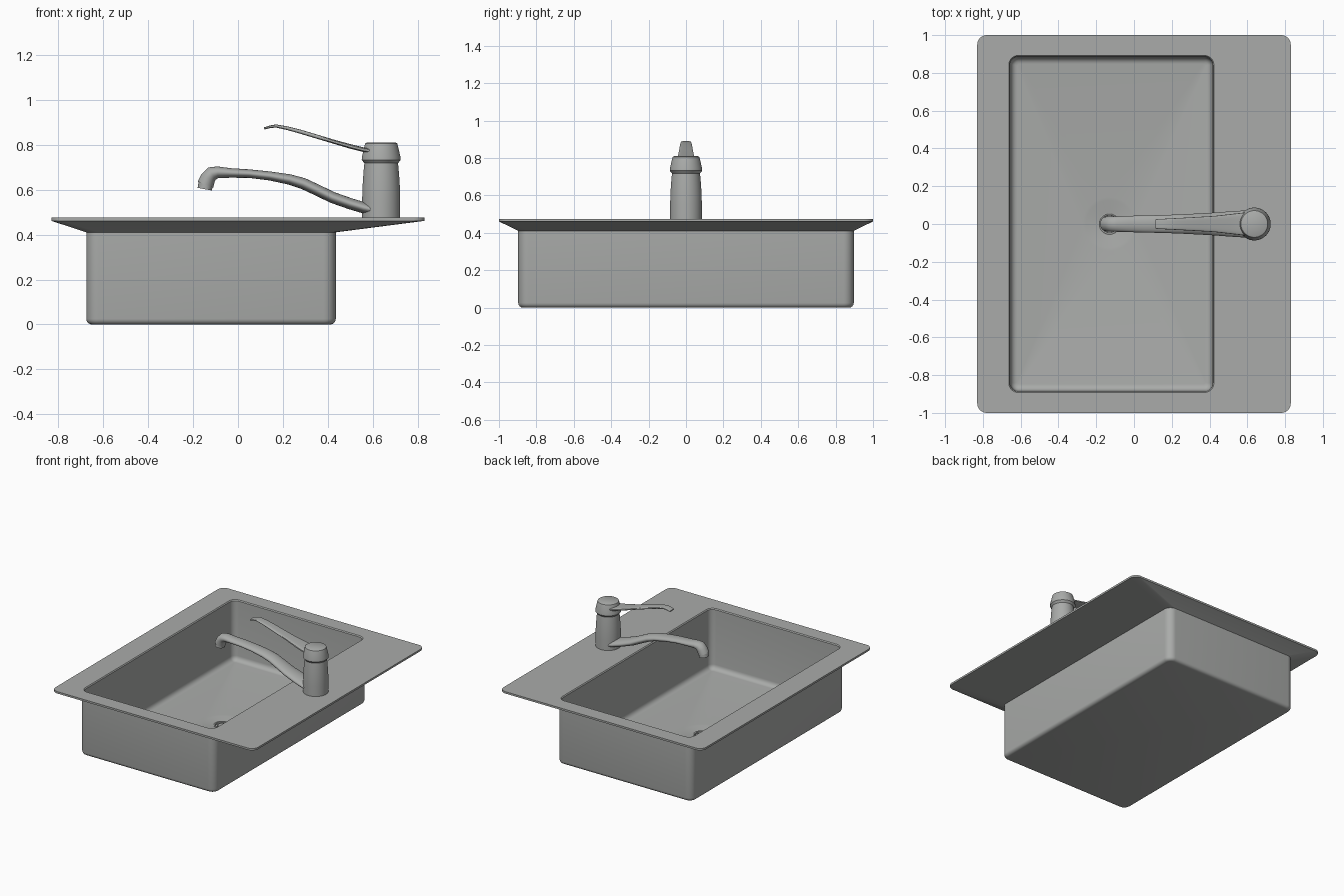
import bpy, bmesh, math
from mathutils import Vector

if "Cube" in bpy.data.objects:
    bpy.data.objects.remove(bpy.data.objects["Cube"])

steel = bpy.data.materials.new("brushed_steel")
steel.diffuse_color = (0.40, 0.41, 0.40, 1)
steel.use_nodes = True
steel.node_tree.nodes["Principled BSDF"].inputs["Base Color"].default_value = steel.diffuse_color
K = 8  # segments per rounded corner
N = 4 * (K + 1)


def loft(name, rings, closed=False, angle=32):
    """Skin a list of equal-length rings; cap the ends or join them in a loop."""
    bm = bmesh.new()
    vs = [[bm.verts.new(p) for p in r] for r in rings]
    n = len(vs[0])
    pairs = list(zip(vs, vs[1:])) + ([(vs[-1], vs[0])] if closed else [])
    for a, b in pairs:
        for i in range(n):
            j = (i + 1) % n
            bm.faces.new((a[i], a[j], b[j], b[i]))
    if not closed:
        bm.faces.new(vs[0][::-1])
        bm.faces.new(vs[-1])
    bmesh.ops.recalc_face_normals(bm, faces=bm.faces)
    me = bpy.data.meshes.new(name)
    bm.to_mesh(me)
    bm.free()
    me.materials.append(steel)
    ob = bpy.data.objects.new(name, me)
    bpy.context.collection.objects.link(ob)
    bpy.ops.object.select_all(action='DESELECT')
    ob.select_set(True)
    bpy.context.view_layer.objects.active = ob
    bpy.ops.object.shade_smooth_by_angle(angle=math.radians(angle))
    return ob


def rrect(x0, x1, y, r, z, inset=0.0):
    """Rounded rectangle ring, symmetric in y."""
    x0, x1, y = x0 + inset, x1 - inset, y - inset
    r = max(r - inset, 0.012)
    pts = []
    corners = [(x1 - r, y - r), (x0 + r, y - r), (x0 + r, r - y), (x1 - r, r - y)]
    for c, (cx, cy) in enumerate(corners):
        for j in range(K + 1):
            a = math.radians(90 * c + 90 * j / K)
            pts.append((cx + r * math.cos(a), cy + r * math.sin(a), z))
    return pts


def circle(cx, r, z, n=N):
    """Circle ring whose points line up with the rounded rectangle corners."""
    out = []
    for i in range(n):
        a = math.radians(45) + (i - K / 2) * 2 * math.pi / n
        out.append((cx + r * math.cos(a), r * math.sin(a), z))
    return out


def sweep(name, path, power=1.0, sides=24, angle=40):
    """Elliptical tube in the xz plane; path rows are x, z, half width, half thickness."""
    rings = []
    for i, (x, z, w, h) in enumerate(path):
        p, q = path[max(i - 1, 0)], path[min(i + 1, len(path) - 1)]
        t = Vector((q[0] - p[0], 0, q[1] - p[1])).normalized()
        nrm = Vector((-t.z, 0, t.x))
        ring = []
        for k in range(sides):
            a = 2 * math.pi * k / sides
            c, s = math.cos(a), math.sin(a)
            c = math.copysign(abs(c) ** power, c)
            s = math.copysign(abs(s) ** power, s)
            ring.append(Vector((x, w * c, z)) + nrm * h * s)
        rings.append(ring)
    return loft(name, rings, angle=angle)


# Sink: one closed skin from the underside, over the rim, down to the drain
outer = (-0.675, 0.435, 0.897, 0.055)
inner = (-0.663, 0.423, 0.892, 0.05)
rim = (-0.83, 0.83, 1.0, 0.05)
DX = -0.13
FLOOR = 0.03
rings = []
for i in range(5):  # rounded bottom edge
    a = math.radians(90 * i / 4)
    rings.append(rrect(*outer, 0.025 * (1 - math.cos(a)), 0.025 * (1 - math.sin(a))))
rings += [rrect(*outer, 0.41),
          rrect(*rim, 0.461),
          rrect(*rim, 0.475),
          rrect(*inner, 0.475),
          rrect(*inner, 0.468, 0.006)]
for i in range(6):  # rounded inner floor edge
    a = math.radians(90 * i / 5)
    rings.append(rrect(*inner, FLOOR + 0.035 * (1 - math.sin(a)),
                       0.01 + 0.035 * (1 - math.cos(a))))
rings += [circle(DX, r, z) for r, z in
          ((0.142, FLOOR), (0.125, 0.028), (0.057, 0.02), (0.055, 0.008))]
loft("sink_basin", rings)

# Drain ring and plug
loft("drain_ring", [circle(DX, r, z) for r, z in
                    ((0.057, 0.012), (0.058, 0.023), (0.054, 0.025),
                     (0.046, 0.022), (0.045, 0.012))], closed=True)
loft("drain_plug", [circle(DX, r, z) for r, z in
                    ((0.032, 0.008), (0.032, 0.018), (0.028, 0.021))])

# Faucet body and cap
BX = 0.637
loft("faucet_body", [circle(BX, r, z) for r, z in
                     ((0.085, 0.47), (0.085, 0.55), (0.084, 0.60), (0.081, 0.65),
                      (0.077, 0.70), (0.073, 0.735))])
loft("faucet_cap", [circle(BX, r, z) for r, z in
                    ((0.073, 0.715), (0.087, 0.732), (0.086, 0.745), (0.074, 0.797),
                     (0.071, 0.806), (0.064, 0.810))])

# Spout: flattened where it meets the body, bent down at the tip
sweep("spout", [(0.62, 0.505, 0.072, 0.024), (0.56, 0.519, 0.070, 0.025),
                (0.50, 0.537, 0.066, 0.025), (0.42, 0.565, 0.060, 0.025),
                (0.35, 0.599, 0.056, 0.025), (0.29, 0.627, 0.053, 0.025),
                (0.23, 0.645, 0.050, 0.023), (0.14, 0.661, 0.047, 0.020),
                (0.05, 0.671, 0.045, 0.019), (-0.03, 0.674, 0.043, 0.021),
                (-0.09, 0.677, 0.041, 0.026), (-0.116, 0.671, 0.041, 0.032),
                (-0.133, 0.652, 0.040, 0.034), (-0.145, 0.622, 0.039, 0.037)])
sweep("spout_nozzle", [(-0.143, 0.628, 0.034, 0.033), (-0.148, 0.602, 0.034, 0.032)])

# Lever handle: thin blade, narrowing towards a drooping tip
sweep("lever_handle", [(0.62, 0.768, 0.062, 0.010), (0.56, 0.777, 0.058, 0.010),
                       (0.50, 0.792, 0.051, 0.010), (0.43, 0.812, 0.043, 0.009),
                       (0.35, 0.836, 0.038, 0.009), (0.28, 0.857, 0.034, 0.009),
                       (0.22, 0.873, 0.031, 0.008), (0.17, 0.883, 0.028, 0.007),
                       (0.145, 0.880, 0.027, 0.006), (0.116, 0.872, 0.025, 0.005)],
      power=0.6)
